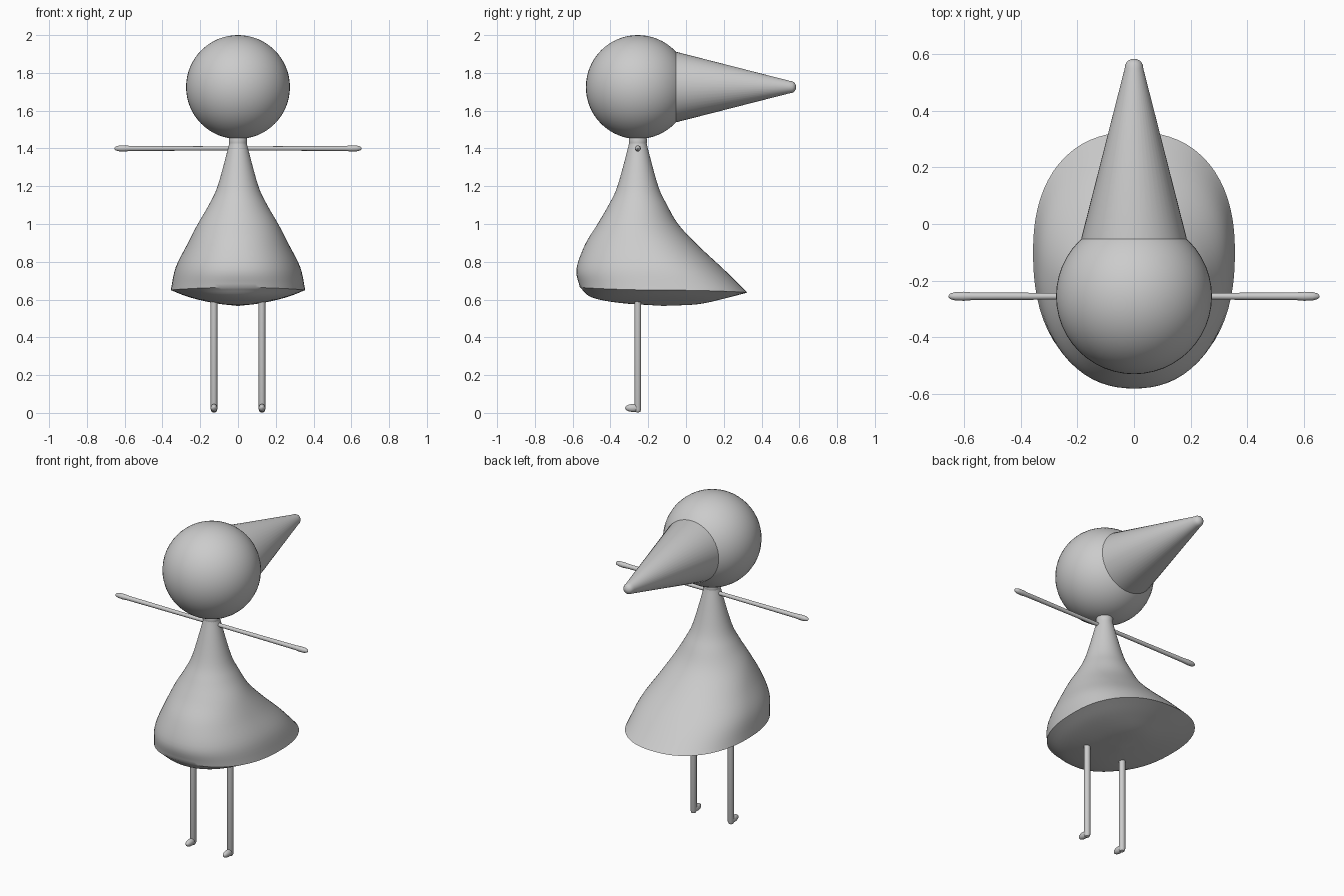
import bpy, bmesh, math
from mathutils import Matrix

if "Cube" in bpy.data.objects:
    bpy.data.objects.remove(bpy.data.objects["Cube"])

AXIS_Y = -0.255


def finish(name, bm, angle=35):
    bmesh.ops.recalc_face_normals(bm, faces=bm.faces)
    me = bpy.data.meshes.new(name)
    bm.to_mesh(me)
    bm.free()
    ob = bpy.data.objects.new(name, me)
    bpy.context.collection.objects.link(ob)
    bpy.ops.object.select_all(action='DESELECT')
    ob.select_set(True)
    bpy.context.view_layer.objects.active = ob
    bpy.ops.object.shade_smooth_by_angle(angle=math.radians(angle))
    return ob


def skin(name, loops, angle=35):
    """Bridge a stack of equal point loops and cap both ends."""
    bm = bmesh.new()
    rings = [[bm.verts.new(p) for p in loop] for loop in loops]
    n = len(rings[0])
    for a, b in zip(rings, rings[1:]):
        for i in range(n):
            j = (i + 1) % n
            bm.faces.new((a[i], a[j], b[j], b[i]))
    bm.faces.new(rings[0])
    bm.faces.new(rings[-1])
    return finish(name, bm, angle)


def lathe(name, profile, matrix, n=24):
    """Revolve (radius, height) points around local z."""
    bpy_loops = []
    for r, h in profile:
        bpy_loops.append([matrix @ Matrix.Rotation(math.tau * i / n, 4, 'Z')
                          @ Matrix.Translation((r, 0, h)).to_translation() for i in range(n)])
    return skin(name, bpy_loops)


def ball(name, center, size, u=48, v=32):
    bm = bmesh.new()
    m = Matrix.Translation(center) @ Matrix.Diagonal((*size, 1))
    bmesh.ops.create_uvsphere(bm, u_segments=u, v_segments=v, radius=1, matrix=m)
    return finish(name, bm)


def spline(keys, steps=5):
    """Catmull-Rom through rows of numbers."""
    out = []
    for i in range(len(keys) - 1):
        p1, p2 = keys[i], keys[i + 1]
        p0 = keys[i - 1] if i else [2 * a - b for a, b in zip(p1, p2)]
        p3 = keys[i + 2] if i + 2 < len(keys) else [2 * b - a for a, b in zip(p1, p2)]
        for k in range(steps):
            t = k / steps
            out.append([0.5 * (2 * b + (c - a) * t + (2 * a - 5 * b + 4 * c - d) * t * t
                               + (3 * b - a - 3 * c + d) * t ** 3)
                        for a, b, c, d in zip(p0, p1, p2, p3)])
    return out + [list(keys[-1])]


def dress_ring(row, n=72):
    """Ring from front, side and back points: y, z, half width, z, y, z, centre y, roundness."""
    fy, fz, w, sz, by, bz, cy, e = row
    pts = []
    for i in range(n):
        c, s = math.cos(math.tau * i / n), math.sin(math.tau * i / n)
        k = (abs(c) ** e + abs(s) ** e) ** (-1 / e)
        end_y, end_z = (by, bz) if s > 0 else (fy, fz)
        pts.append((w * c * k, cy + abs(end_y - cy) * s * k, sz + (end_z - sz) * s * s))
    return pts


# dress: round at the top, swept out to a sharp hem at the back
upper = [(AXIS_Y - r, z, r, z, AXIS_Y + r, z, AXIS_Y, 2)
         for r, z in ((.045, 1.44), (.053, 1.4), (.108, 1.2), (.155, 1.1), (.213, 1.0))]
upper += [(-.535, .89, .270, .89, .06, .89, -.21, 2.1),
          (-.58, .76, .330, .77, .20, .76, -.15, 2.2),
          (-.562, .665, .356, .65, .325, .637, -.10, 2.3)]
lower = [upper[-1],
         (-.50, .612, .26, .613, .19, .602, -.11, 2.2),
         (-.35, .582, .13, .582, .06, .575, -.12, 2.1),
         (-.13, .567, .01, .567, -.11, .567, -.12, 2)]
skin("dress", [dress_ring(r) for r in spline(upper)[:-1] + spline(lower)])

# head and neck
ball("head", (0, AXIS_Y, 1.725), (.275, .275, .275))
lathe("neck", [(.042, 1.40), (.048, 1.43), (.048, 1.45), (.04, 1.475)],
      Matrix.Translation((0, AXIS_Y, 0)))

# hair cone pointing backwards
lathe("hair_cone", [(.18, -.10), (.186, -.05), (.033, .548), (.031, .562), (.024, .574),
                    (.012, .581), (.002, .583)],
      Matrix.Translation((0, 0, 1.725)) @ Matrix.Rotation(-math.pi / 2, 4, 'X'), 48)

# arms and legs on both sides
for side, sx in (("left", -1), ("right", 1)):
    lathe(side + "_arm", [(.011, 0), (.012, .3), (.0135, .57), (.016, .60), (.015, .63),
                          (.010, .648), (.002, .655)],
          Matrix.Translation((0, AXIS_Y, 1.4)) @ Matrix.Rotation(sx * math.pi / 2, 4, 'Y'), 16)
    x = sx * .127
    lathe(side + "_leg", [(.004, .002), (.013, .006), (.018, .02), (.018, .62)],
          Matrix.Translation((x, AXIS_Y, 0)), 16)
    ball(side + "_foot", (x, -.28, .026), (.018, .042, .021), 20, 14)
